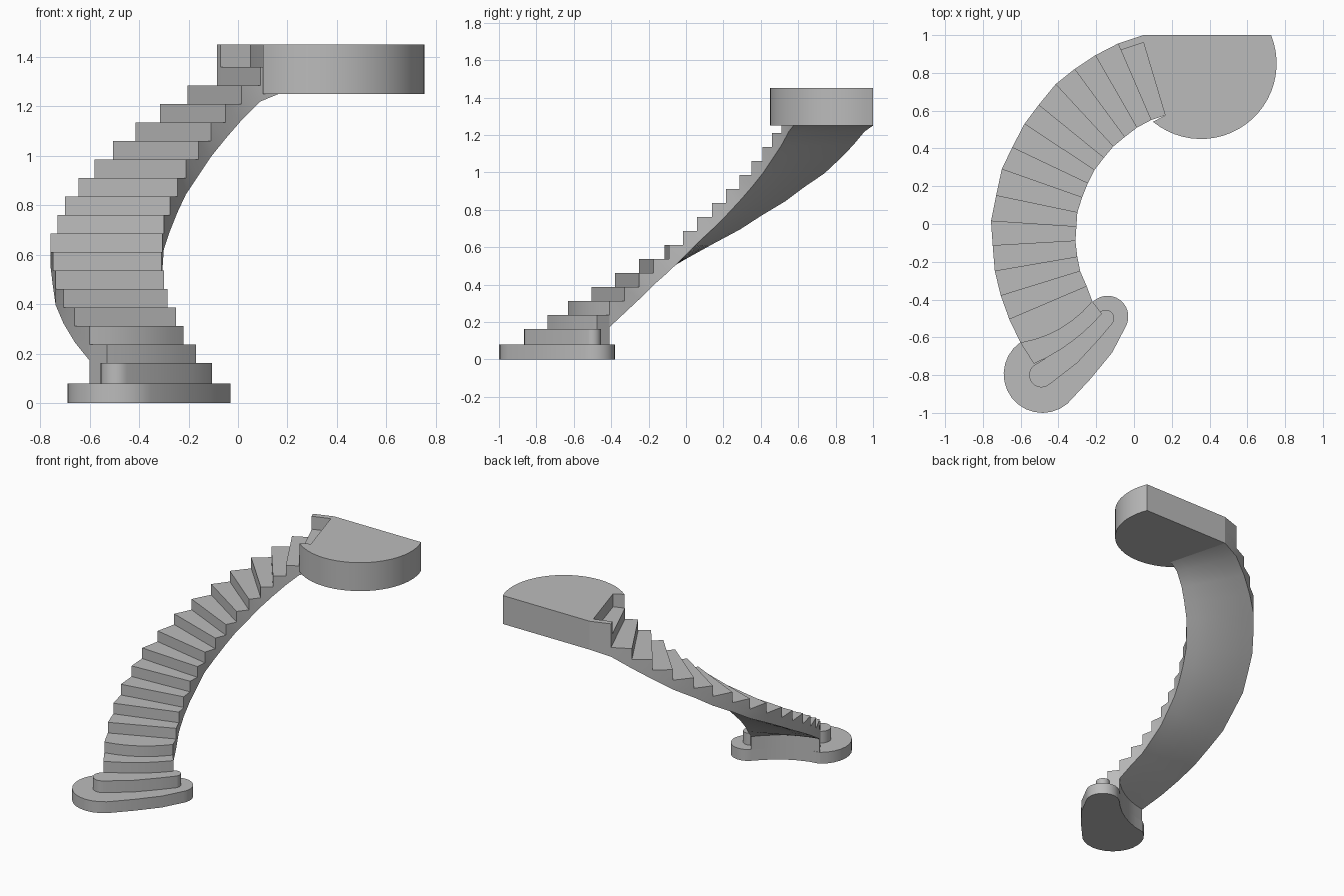
import bpy
import bmesh
from math import radians, cos, sin
from mathutils import Vector

cube = bpy.data.objects.get("Cube")
if cube:
    bpy.data.objects.remove(cube)

stone = bpy.data.materials.new("grey stone")
stone.use_nodes = True
grey = (0.5, 0.5, 0.5, 1)
stone.diffuse_color = grey
stone.node_tree.nodes["Principled BSDF"].inputs["Base Color"].default_value = grey


def finish(name, bm):
    bmesh.ops.remove_doubles(bm, verts=bm.verts, dist=0.0005)
    bmesh.ops.recalc_face_normals(bm, faces=bm.faces)
    mesh = bpy.data.meshes.new(name)
    bm.to_mesh(mesh)
    bm.free()
    mesh.materials.append(stone)
    obj = bpy.data.objects.new(name, mesh)
    bpy.context.collection.objects.link(obj)
    bpy.ops.object.select_all(action="DESELECT")
    obj.select_set(True)
    bpy.context.view_layer.objects.active = obj
    bpy.ops.object.shade_smooth_by_angle(angle=radians(30))


def prism(name, outline, low, high):
    bm = bmesh.new()
    face = bm.faces.new([bm.verts.new((p[0], p[1], low)) for p in outline])
    extruded = bmesh.ops.extrude_face_region(bm, geom=[face])["geom"]
    tops = [v for v in extruded if isinstance(v, bmesh.types.BMVert)]
    bmesh.ops.translate(bm, verts=tops, vec=(0, 0, high - low))
    finish(name, bm)


def arc(x, y, r, start, end, n=14):
    angles = [radians(start + (end - start) * i / n) for i in range(n + 1)]
    return [(x + r * cos(a), y + r * sin(a)) for a in angles]


def riser_line(outer, inner, bow=0.0, n=6):
    """Points along a riser from outer to inner edge, bowed towards the front."""
    a, b = Vector(outer), Vector(inner)
    side = Vector((a.y - b.y, b.x - a.x)).normalized() * -bow
    return [a.lerp(b, i / n) - side * -4 * (i / n) * (1 - i / n) for i in range(n + 1)]


def tread_height(k):
    return 0.0126 + 0.0748 * k


# Riser ends (outer, inner) from the fourth step up to the landing
ends = [
    ((-.60, -.63), (-.22, -.41)), ((-.66, -.505), (-.25, -.33)),
    ((-.705, -.38), (-.285, -.25)), ((-.737, -.25), (-.30, -.175)),
    ((-.748, -.115), (-.31, -.09)), ((-.757, .015), (-.305, -.015)),
    ((-.73, .15), (-.30, .06)), ((-.70, .29), (-.275, .14)),
    ((-.645, .405), (-.245, .215)), ((-.58, .53), (-.21, .285)),
    ((-.505, .63), (-.16, .35)), ((-.415, .74), (-.11, .41)),
    ((-.315, .82), (-.05, .46)), ((-.205, .893), (.015, .51)),
    ((-.085, .955), (.09, .55)), ((.05, 1.0), (.165, .575)),
]
risers = [riser_line(o, i, 0.04 if k == 0 else 0) for k, (o, i) in enumerate(ends)]
third_riser = riser_line((-.53, -.74), (-.17, -.475), 0.025)

# Bottom steps with rounded ends
first = (arc(-.14, -.49, .11, 135, -30) + [(-.115, -.68), (-.23, -.82)]
         + arc(-.485, -.795, .205, -50, -235) + risers[0][1:-1])
prism("first_step", first, 0, 0.08)
second = (arc(-.15, -.5, .045, 135, -30) + [(-.185, -.61), (-.3, -.735)]
          + arc(-.49, -.8, .065, -50, -230) + third_riser[1:-1])
prism("second_step", second, 0.08, tread_height(2))
prism("third_step", third_riser + risers[0][::-1], 0.08, tread_height(3))

# Curved flight: stepped on top, sloping soffit below
bm = bmesh.new()


def quad(*points):
    bm.faces.new([bm.verts.new(p) for p in points])


for k in range(len(risers) - 1):
    here, there = risers[k], risers[k + 1]
    z = tread_height(k + 4)
    below = tread_height(k + 3)
    low_a = z - 0.14
    low_b = 1.25 if k == len(risers) - 2 else low_a + 0.0748
    for i in range(len(here) - 1):
        a, b, c, d = here[i], here[i + 1], there[i + 1], there[i]
        quad((*a, below), (*b, below), (*b, z), (*a, z))
        quad((*a, z), (*b, z), (*c, z), (*d, z))
        quad((*a, low_a), (*b, low_a), (*c, low_b), (*d, low_b))
        if k == 0:
            quad((*a, low_a), (*b, low_a), (*b, below), (*a, below))
        if k == len(risers) - 2:
            quad((*d, low_b), (*c, low_b), (*c, z), (*d, z))
    for e in (0, -1):
        p, q = here[e], there[e]
        quad((*p, low_a), (*p, below), (*p, z), (*q, z), (*q, low_b))
finish("stair_flight", bm)

# Parapet beside the top tread, and the rounded landing
prism("top_parapet", [(-.085, .955), (.05, 1.0), (.05, .96), (-.07, .92)],
      tread_height(17), 1.45)
landing = [(.05, 1.0)] + arc(.355, .85, .4, 22, -129.5, 24) + [(.165, .575), (.05, .96)]
prism("landing", landing, 1.25, 1.45)
